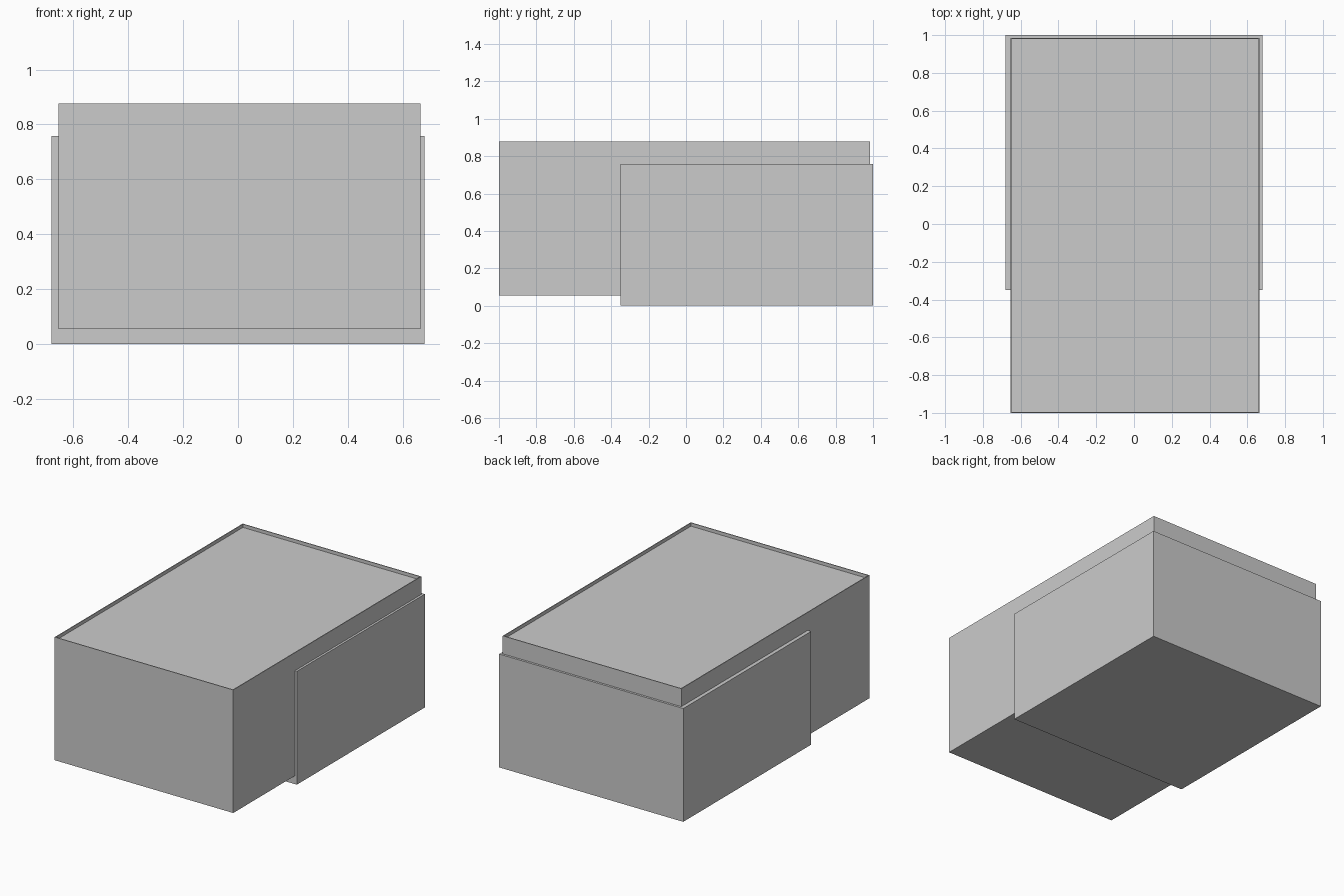
import bpy, bmesh
from mathutils import Vector

if "Cube" in bpy.data.objects:
    bpy.data.objects.remove(bpy.data.objects["Cube"])


def box(name, lo, hi, rim=0.0, recess=0.0):
    """Box between two corners, optionally with a shallow recess in its top."""
    lo, hi = Vector(lo), Vector(hi)
    bm = bmesh.new()
    bmesh.ops.create_cube(bm, size=1)
    for v in bm.verts:
        v.co = Vector([l + (c + 0.5) * (h - l) for l, h, c in zip(lo, hi, v.co)])
    bm.normal_update()
    if recess:
        top = max(bm.faces, key=lambda f: f.calc_center_median().z)
        bmesh.ops.inset_region(bm, faces=[top], thickness=rim)
        floor = bmesh.ops.extrude_discrete_faces(bm, faces=[top])["faces"][0]
        bmesh.ops.translate(bm, verts=floor.verts, vec=(0, 0, -recess))
    bmesh.ops.recalc_face_normals(bm, faces=bm.faces)
    mesh = bpy.data.meshes.new(name)
    bm.to_mesh(mesh)
    bm.free()
    obj = bpy.data.objects.new(name, mesh)
    bpy.context.collection.objects.link(obj)
    return obj


# Long main body with a thin raised rim around its top
box("main_body", (-0.655, -1.0, 0.055), (0.665, 0.985, 0.877), rim=0.008, recess=0.022)

# Lower rear base that wraps the body and stands on the ground
box("rear_base", (-0.68, -0.35, 0.0), (0.68, 1.0, 0.757))
